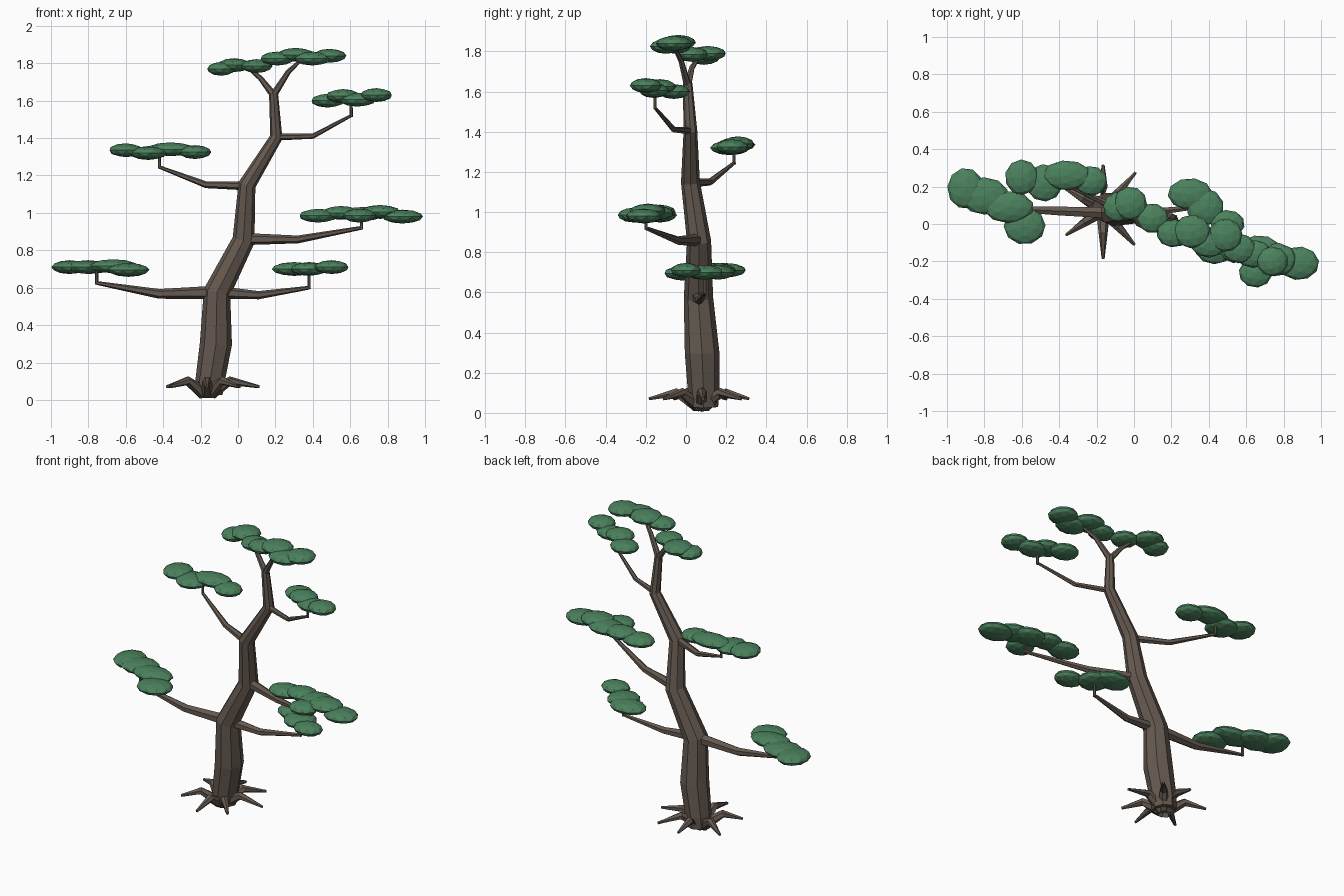
import bpy, bmesh, math, random
from mathutils import Vector, Matrix

random.seed(4)


def material(name, rgb):
    m = bpy.data.materials.new(name)
    m.diffuse_color = (*rgb, 1)
    return m


BARK = material("bark", (0.13, 0.10, 0.08))
LEAF = material("leaf", (0.07, 0.22, 0.11))


def make_object(name, bm, mat):
    bmesh.ops.recalc_face_normals(bm, faces=bm.faces[:])
    me = bpy.data.meshes.new(name)
    bm.to_mesh(me)
    bm.free()
    me.materials.append(mat)
    ob = bpy.data.objects.new(name, me)
    bpy.context.collection.objects.link(ob)
    return ob


def tube(bm, pts, sides):
    """Tapered faceted tube through (x, y, z, radius) points, capped."""
    ps = [Vector(p[:3]) for p in pts]
    rings = []
    for i, p in enumerate(ps):
        d = (ps[min(i + 1, len(ps) - 1)] - ps[max(i - 1, 0)]).normalized()
        ref = Vector((0, 1, 0)) if abs(d.y) < 0.85 else Vector((0, 0, 1))
        u = d.cross(ref).normalized()
        v = d.cross(u)
        rings.append([bm.verts.new(p + pts[i][3] * (
            u * math.cos(2 * math.pi * k / sides) + v * math.sin(2 * math.pi * k / sides)))
            for k in range(sides)])
    for a, b in zip(rings, rings[1:]):
        for k in range(sides):
            j = (k + 1) % sides
            bm.faces.new((a[k], a[j], b[j], b[k]))
    bm.faces.new(rings[0])
    bm.faces.new(rings[-1])


# Trunk with its bends
bm = bmesh.new()
tube(bm, [(-0.155, 0.088, 0.03, 0.072), (-0.15, 0.088, 0.1, 0.078),
          (-0.118, 0.08, 0.3, 0.086), (-0.112, 0.062, 0.575, 0.073),
          (0.03, 0.065, 0.855, 0.06), (0.048, 0.022, 1.15, 0.047),
          (0.205, 0.022, 1.405, 0.034), (0.19, 0.008, 1.64, 0.024)], 8)
make_object("trunk", bm, BARK)

# Roots spreading from the base
bm = bmesh.new()
for deg, reach in ((2, 0.28), (49, 0.265), (90, 0.24), (150, 0.25),
                   (214, 0.24), (270, 0.26), (312, 0.25)):
    c, s = math.cos(math.radians(deg)), math.sin(math.radians(deg))
    tube(bm, [(-0.165 + c * r, 0.075 + s * r, z, w) for r, z, w in
              ((0.02, 0.035, 0.035), (0.125, 0.102, 0.024), (reach, 0.07, 0.008))], 6)
make_object("roots", bm, BARK)

# Branches: tapered limb, then a thin upright stem under the foliage pad
BRANCHES = {
    "low_left_branch": [(-0.11, 0.06, 0.575, 0.036), (-0.42, 0.07, 0.567, 0.026), (-0.755, 0.085, 0.625, 0.010), 0.70],
    "low_right_branch": [(-0.11, 0.06, 0.575, 0.034), (0.11, 0.065, 0.56, 0.022), (0.38, 0.095, 0.6, 0.010), 0.70],
    "mid_right_branch": [(0.04, 0.06, 0.86, 0.032), (0.32, -0.04, 0.858, 0.021), (0.66, -0.2, 0.92, 0.010), 0.98],
    "mid_left_branch": [(0.04, 0.02, 1.145, 0.024), (-0.17, 0.12, 1.15, 0.018), (-0.42, 0.24, 1.245, 0.009), 1.33],
    "high_right_branch": [(0.205, 0.02, 1.405, 0.018), (0.4, -0.06, 1.41, 0.014), (0.605, -0.155, 1.52, 0.008), 1.61],
}
for name, (a, b, c, top) in BRANCHES.items():
    bm = bmesh.new()
    tube(bm, [a, b, c], 6)
    tube(bm, [(*c[:2], c[2] - 0.008, 0.009), (*c[:2], top, 0.008)], 6)
    make_object(name, bm, BARK)

# Forked crown
bm = bmesh.new()
tube(bm, [(0.19, 0.008, 1.63, 0.02), (0.12, 0.03, 1.72, 0.014), (0.05, 0.07, 1.78, 0.008)], 6)
tube(bm, [(0.19, 0.008, 1.63, 0.02), (0.27, -0.025, 1.755, 0.014), (0.34, -0.06, 1.82, 0.008)], 6)
make_object("crown_fork", bm, BARK)

# Foliage pads: flattened faceted blobs as (x, y, z, rx, ry)
PADS = {
    "low_left_foliage": [(-0.90, 0.19, 0.71, 0.098, 0.11), (-0.80, 0.15, 0.71, 0.13, 0.10),
                         (-0.67, 0.09, 0.715, 0.135, 0.085), (-0.585, -0.01, 0.695, 0.112, 0.10)],
    "low_right_foliage": [(0.30, 0.16, 0.70, 0.12, 0.085), (0.38, 0.09, 0.70, 0.10, 0.10),
                          (0.50, 0.0, 0.71, 0.092, 0.075)],
    "mid_right_foliage": [(0.43, -0.13, 0.985, 0.105, 0.085), (0.55, -0.13, 1.0, 0.10, 0.08),
                          (0.65, -0.26, 0.985, 0.09, 0.08), (0.67, -0.15, 0.995, 0.12, 0.09),
                          (0.76, -0.19, 1.005, 0.11, 0.09), (0.88, -0.21, 0.98, 0.11, 0.09)],
    "mid_left_foliage": [(-0.60, 0.25, 1.335, 0.09, 0.095), (-0.48, 0.22, 1.32, 0.10, 0.10),
                         (-0.36, 0.26, 1.34, 0.13, 0.08), (-0.23, 0.23, 1.325, 0.088, 0.08)],
    "high_right_foliage": [(0.48, -0.06, 1.60, 0.09, 0.08), (0.56, -0.13, 1.625, 0.09, 0.08),
                           (0.64, -0.16, 1.605, 0.10, 0.075), (0.74, -0.20, 1.63, 0.085, 0.08)],
    "crown_left_foliage": [(-0.09, 0.09, 1.77, 0.075, 0.08), (-0.02, 0.11, 1.79, 0.09, 0.09),
                           (0.10, 0.03, 1.785, 0.085, 0.08)],
    "crown_right_foliage": [(0.21, -0.05, 1.825, 0.09, 0.075), (0.31, -0.04, 1.845, 0.10, 0.09),
                            (0.40, -0.10, 1.825, 0.10, 0.08), (0.49, -0.06, 1.84, 0.09, 0.09)],
}
for name, blobs in PADS.items():
    bm = bmesh.new()
    for x, y, z, rx, ry in blobs:
        m = (Matrix.Translation((x, y, z)) @ Matrix.Diagonal((rx, ry, 0.037, 1))
             @ Matrix.Rotation(random.uniform(0, 6.28), 4, 'Z'))
        bmesh.ops.create_icosphere(bm, subdivisions=2, radius=1.0, matrix=m)
    make_object(name, bm, LEAF)
